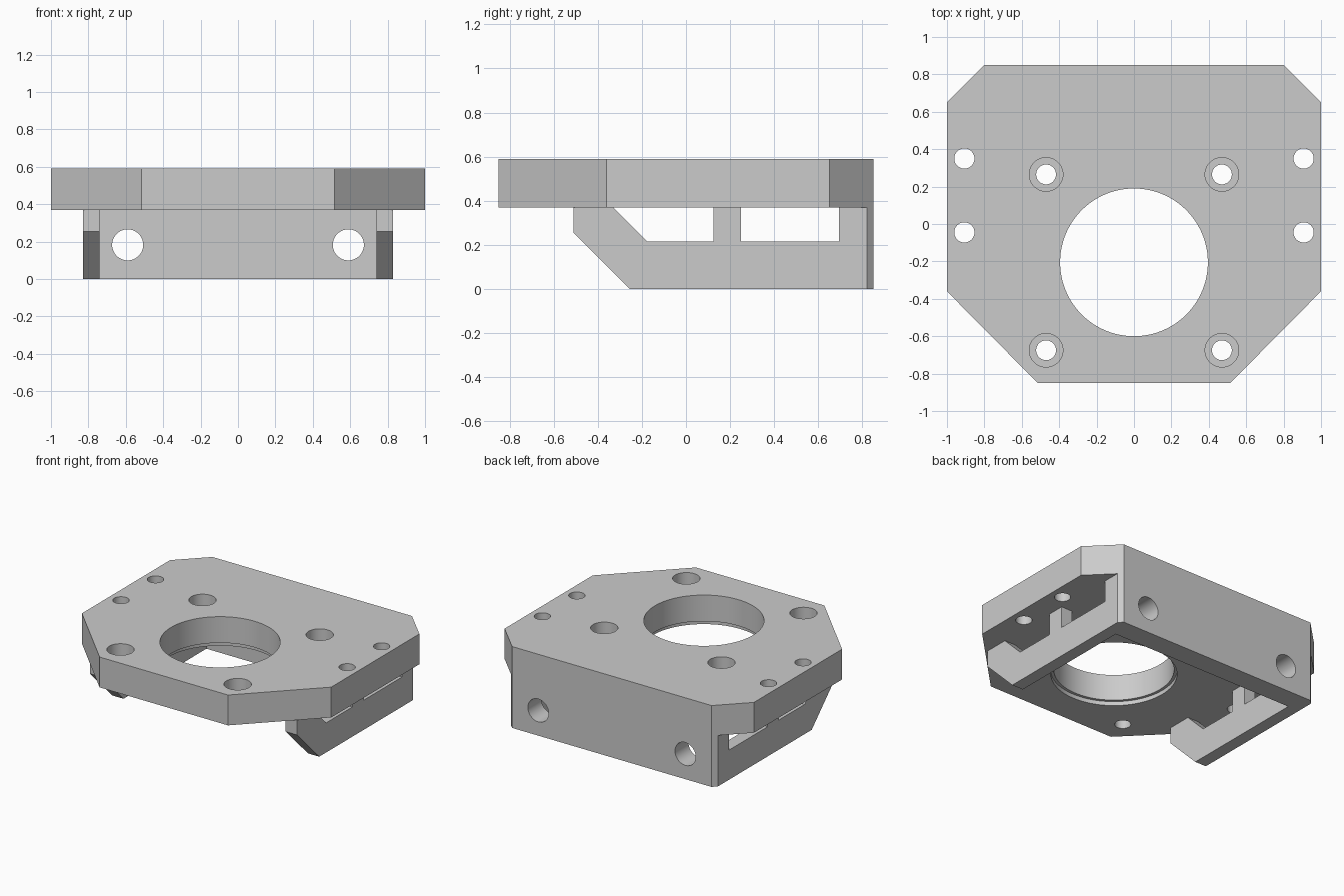
import bpy
import math
from mathutils import Matrix, Vector

if "Cube" in bpy.data.objects:
    bpy.data.objects.remove(bpy.data.objects["Cube"])

grey = bpy.data.materials.new("plain grey")
grey.use_nodes = True
grey.diffuse_color = (0.6, 0.6, 0.6, 1)
grey.node_tree.nodes["Principled BSDF"].inputs["Base Color"].default_value = (0.6, 0.6, 0.6, 1)

BOTTOM, TOP = 0.37, 0.59
BACK = 0.85


def prism(name, outline, low, high, axis="z"):
    """Extrude an outline along z (points are x, y) or along x (points are y, z)."""
    def place(p, d):
        return (p[0], p[1], d) if axis == "z" else (d, p[0], p[1])
    n = len(outline)
    verts = [place(p, d) for d in (low, high) for p in outline]
    faces = [list(reversed(range(n))), list(range(n, 2 * n))]
    faces += [[i, (i + 1) % n, n + (i + 1) % n, n + i] for i in range(n)]
    mesh = bpy.data.meshes.new(name)
    mesh.from_pydata(verts, [], faces)
    mesh.materials.append(grey)
    obj = bpy.data.objects.new(name, mesh)
    bpy.context.collection.objects.link(obj)
    return obj


def drill(x, y, radius, low, high, segments=48):
    circle = [(x + radius * math.cos(math.tau * i / segments),
               y + radius * math.sin(math.tau * i / segments)) for i in range(segments)]
    return prism("hole_cutter", circle, low, high)


def cut(target, cutter):
    bpy.context.view_layer.objects.active = target
    mod = target.modifiers.new("cut", "BOOLEAN")
    mod.operation = "DIFFERENCE"
    mod.solver = "EXACT"
    mod.object = cutter
    bpy.ops.object.modifier_apply(modifier=mod.name)
    bpy.data.objects.remove(cutter)


def mirrored(right_half):
    """Close a counter-clockwise outline from its +x half."""
    return right_half + [(-x, y) for x, y in reversed(right_half)]


# Top plate with clipped corners
plate = prism("top_plate", mirrored([(0.515, -BACK), (1, -0.36), (1, 0.65), (0.8, BACK)]),
              BOTTOM, TOP)

# Central bore with a shallow recess underneath
cut(plate, drill(0, -0.205, 0.395, 0.2, 0.8, 96))
cut(plate, drill(0, -0.205, 0.415, 0.2, BOTTOM + 0.03, 96))

# Counterbored screw holes and plain edge holes
for side in (-1, 1):
    for y in (0.265, -0.675):
        cut(plate, drill(side * 0.47, y, 0.053, 0.2, 0.8))
        cut(plate, drill(side * 0.47, y, 0.09, TOP - 0.12, 0.8))
    for y in (0.35, -0.045):
        cut(plate, drill(side * 0.907, y, 0.054, 0.2, 0.8))

# U-shaped bracket: back wall and two side rails
bracket = prism("support_bracket", mirrored(
    [(0.74, 0.695), (0.74, -0.51), (0.83, -0.51), (0.83, 0.82), (0.8, BACK)]), 0, BOTTOM)

# Sloped rail fronts and the two openings in each rail
side_cuts = [
    [(-0.61, 0.355), (-0.61, -0.1), (-0.155, -0.1)],
    [(-0.41, 0.45), (-0.175, 0.215), (0.125, 0.215), (0.125, 0.45)],
    [(0.25, 0.215), (0.695, 0.215), (0.695, 0.45), (0.25, 0.45)],
]
for profile in side_cuts:
    for low, high in ((-0.9, -0.7), (0.7, 0.9)):
        cut(bracket, prism("rail_cutter", profile, low, high, "x"))

# Cross holes through the back wall
for side in (-1, 1):
    cutter = drill(0, 0, 0.083, -0.3, 0.3)
    cutter.data.transform(Matrix.Translation(Vector((side * 0.59, 0.78, 0.183)))
                          @ Matrix.Rotation(math.pi / 2, 4, "X"))
    cut(bracket, cutter)

# Smooth bores, crisp edges
for obj in (plate, bracket):
    bpy.ops.object.select_all(action="DESELECT")
    obj.select_set(True)
    bpy.context.view_layer.objects.active = obj
    bpy.ops.object.shade_smooth_by_angle(angle=math.radians(30))
